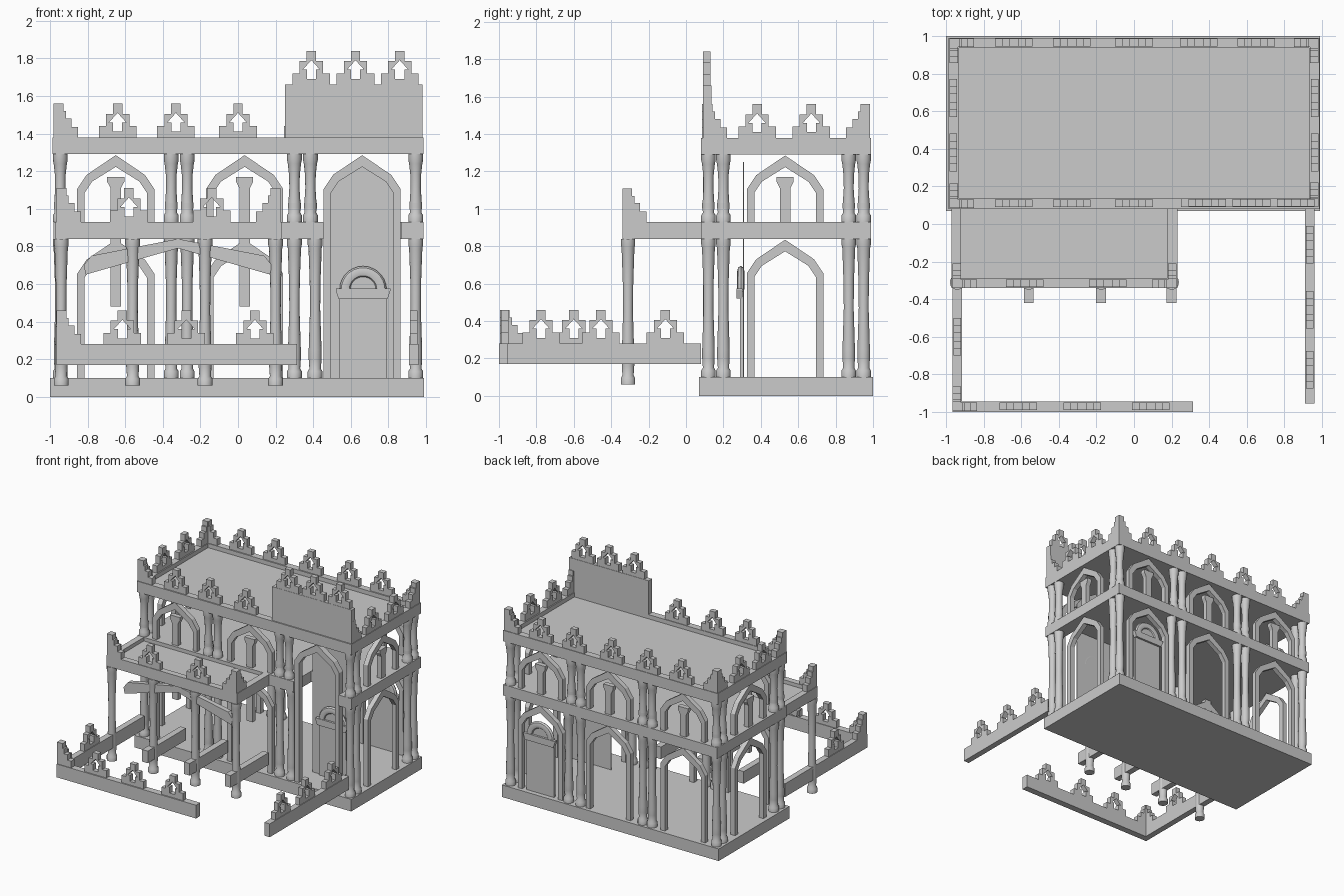
import bpy, bmesh, math

if "Cube" in bpy.data.objects:
    bpy.data.objects.remove(bpy.data.objects["Cube"])


def finish(name, bm, smooth=False):
    bmesh.ops.recalc_face_normals(bm, faces=bm.faces)
    me = bpy.data.meshes.new(name)
    bm.to_mesh(me)
    bm.free()
    ob = bpy.data.objects.new(name, me)
    bpy.context.collection.objects.link(ob)
    if smooth:
        bpy.context.view_layer.objects.active = ob
        ob.select_set(True)
        bpy.ops.object.shade_smooth_by_angle(angle=math.radians(40))
        ob.select_set(False)
    return ob


def box(name, x0, x1, y0, y1, z0, z1):
    bm = bmesh.new()
    bmesh.ops.create_cube(bm, size=1)
    for v in bm.verts:
        v.co = (x0 if v.co.x < 0 else x1, y0 if v.co.y < 0 else y1, z0 if v.co.z < 0 else z1)
    return finish(name, bm)


def prism(name, polys, axis, c, w, z, depth):
    """Extrude (u, v) outlines; u runs along axis from centre c, wall centred at w."""
    bm = bmesh.new()
    for poly in polys:
        rings = []
        for d in (-depth / 2, depth / 2):
            rings.append([bm.verts.new((c + u, w + d, z + v) if axis == 'x' else (w + d, c + u, z + v))
                          for u, v in poly])
        bm.faces.new(rings[0])
        bm.faces.new(rings[1][::-1])
        n = len(poly)
        for i in range(n):
            j = (i + 1) % n
            bm.faces.new((rings[0][i], rings[0][j], rings[1][j], rings[1][i]))
    return finish(name, bm)


def mirrored(poly):
    return [(-u, v) for u, v in poly]


# Stepped battlement with an arrow-shaped opening, made of two halves
HALF = [(0, 0), (.1, 0), (.1, .06), (.062, .06), (.062, .125), (.025, .125), (.025, .18), (0, .18),
        (0, .13), (.045, .08), (.024, .08), (.024, .03), (0, .03)]
CORNER = [(0, 0), (.13, 0), (.13, .055), (.095, .055), (.095, .1), (.065, .1), (.065, .14), (.052, .14),
          (.052, .18), (0, .18)]


def merlons(axis, centres, w, z, d=.04):
    for c in centres:
        prism('battlement', [HALF, mirrored(HALF)], axis, c, w, z, d)


def corner(x, y, z, sx, sy, t=.045):
    for axis, c, w, s in (('x', x, y + sy * t / 2, sx), ('y', y, x + sx * t / 2, sy)):
        prism('corner_battlement', [CORNER if s > 0 else mirrored(CORNER)], axis, c, w, z, t)


def column(x, y, z0, z1, r=.036):
    h = z1 - z0
    prof = [(0, 0), (1.1, 0), (1.1, .035), (.85, .05), (.95, .1), (.95, .2 * h), (.75, .5 * h),
            (.8, .7 * h), (.98, h - .05), (1.1, h - .03), (1.1, h), (0, h)]
    bm = bmesh.new()
    vs = [bm.verts.new((a * r, 0, b)) for a, b in prof]
    es = [bm.edges.new(p) for p in zip(vs, vs[1:])]
    bmesh.ops.spin(bm, geom=vs + es, cent=(0, 0, 0), axis=(0, 0, 1), angle=2 * math.pi, steps=14)
    bmesh.ops.remove_doubles(bm, verts=bm.verts, dist=.0005)
    bmesh.ops.translate(bm, vec=(x, y, z0), verts=bm.verts)
    finish('column', bm, True)


def arch(axis, c, w, z0, peak, d=.04):
    p = peak - z0
    half = [(.205, 0), (.205, p - .18), (.155, p - .105), (0, p), (0, p - .062),
            (.125, p - .14), (.165, p - .2), (.165, 0)]
    prism('arch_frame', [half, mirrored(half)], axis, c, w, z0, d)


def mullion(axis, c, w, z0=.92):
    h = 1.17 - z0
    half = [(.028, 0), (.028, h - .06), (.046, h - .025), (.046, h)]
    prism('window_post', [half + mirrored(half)[::-1]], axis, c, w, z0, .04)


def rim(name, x0, x1, y0, y1, z0, z1, t=.055):
    box(name, x0, x1, y0, y0 + t, z0, z1)
    box(name, x0, x1, y1 - t, y1, z0, z1)
    box(name, x0, x0 + t, y0 + t, y1 - t, z0, z1)
    box(name, x1 - t, x1, y0 + t, y1 - t, z0, z1)


def door(c, y, s):
    """s is the outward direction along y"""
    prism('door_leaf', [[(-.125, 0), (.125, 0), (.125, .46)] +
                        [(.11 * math.cos(a), .46 + .1 * math.sin(a))
                         for a in [math.pi * i / 10 for i in range(11)]] + [(-.125, .46)]],
          'x', c, y, .1, .02)
    prism('door_lintel', [[(-.13, .42), (.13, .42), (.145, .465), (.145, .475), (-.145, .475), (-.145, .465)]],
          'x', c, y + s * .012, .1, .03)
    bm = bmesh.new()
    vs = [bm.verts.new((.095 + .03 * math.cos(a), .02 * math.sin(a), 0))
          for a in [2 * math.pi * i / 8 for i in range(8)]]
    es = [bm.edges.new((vs[i], vs[(i + 1) % 8])) for i in range(8)]
    bmesh.ops.spin(bm, geom=vs + es, cent=(0, 0, 0), axis=(0, -1, 0), angle=math.pi, steps=14)
    bmesh.ops.translate(bm, vec=(c, y + s * .005, .57), verts=bm.verts)
    finish('door_round_arch', bm, True)


# Base, middle floor (open above the tall entrance) and roof
box('base', -1, .99, .07, 1, 0, .1)
box('middle_floor', -.98, .455, .08, .99, .84, .93)
box('middle_floor_back', .455, .985, .31, .99, .84, .93)
box('middle_floor_side', .868, .985, .08, .31, .84, .93)
rim('roof_beam', -.985, .985, .08, .99, 1.29, 1.38)
box('roof', -.94, .94, .13, .94, 1.29, 1.345)

# Roof battlements and tall entrance parapet
merlons('x', (-.64, -.33, 0), .11, 1.38)
merlons('x', (-.64, -.33, 0, .345, .65), .965, 1.38)
for x in (-.96, .96):
    merlons('y', (.38, .67), x, 1.38)
corner(-.98, .085, 1.38, 1, 1)
corner(-.98, .985, 1.38, 1, -1)
corner(.98, .985, 1.38, -1, -1)
prism('corner_battlement', [CORNER], 'y', .09, .958, 1.38, .045)
box('entrance_parapet', .25, .98, .09, .135, 1.38, 1.66)
merlons('x', (.39, .625, .86), .112, 1.66)

# Main columns, both storeys
for z0, z1 in ((.1, .84), (.93, 1.29)):
    for x in (-.945, .945):
        for y in (.12, .2, .87, .95):
            column(x, y, z0, z1)
    for y in (.12, .95):
        for x in (-.355, -.27, .3, .41 if z0 < .5 else .385):
            column(x, y, z0, z1)

# Pointed arches and window posts
for x in (-.65, .035):
    for y in (.12, .95):
        arch('x', x, y, .1, .835)
        arch('x', x, y, .93, 1.285)
    mullion('x', x, .12, .48)
    mullion('x', x, .95)
arch('x', .66, .95, .1, .835)
arch('x', .66, .95, .93, 1.285)
mullion('x', .66, .95)
arch('x', .66, .115, .1, 1.285, .05)
for x in (-.945, .945):
    arch('y', .53, x, .1, .835)
    arch('y', .53, x, .93, 1.285)
    mullion('y', .53, x)

# Entrance back panel and doors
PANEL = [(.19, 0), (.19, .99), (.14, 1.06), (0, 1.15)]
prism('entrance_panel', [PANEL + mirrored(PANEL)[:3][::-1]], 'x', .66, .308, .1, .006)
door(.665, .298, -1)
door(.665, .95, 1)

# Porch: roof, rim, battlements, columns, shallow gable brace and ground beams
box('porch_roof', -.97, .23, -.34, .08, .84, .9)
box('porch_rim_front', -.97, .23, -.34, -.29, .84, .93)
box('porch_rim_left', -.97, -.92, -.29, .08, .84, .93)
box('porch_rim_right', .175, .23, -.29, .08, .84, .93)
merlons('x', (-.58, -.14), -.315, .93)
corner(-.965, -.34, .93, 1, 1)
corner(.225, -.34, .93, -1, 1)
for x in (-.94, -.56, -.175, .2):
    column(x, -.31, .06, .84)
BRACE = [(.49, -.19), (.5, -.14), (.46, -.09), (0, 0), (0, -.05)]
prism('porch_brace', [BRACE, mirrored(BRACE)], 'x', -.32, -.31, .84, .04)
for x in (-.56, -.175, .2):
    box('porch_ground_beam', x - .026, x + .026, -.42, .08, .18, .28)

# Garden fence with battlements
box('fence_left', -.965, -.915, -.945, .08, .17, .28)
box('fence_front', -.965, .315, -1, -.945, .17, .28)
box('fence_right', .91, .96, -.955, .08, .17, .28)
merlons('x', (-.615, -.275, .09), -.97, .28)
merlons('y', (-.6,), -.94, .28)
merlons('y', (-.11, -.455, -.775), .935, .28)
corner(-.965, -.995, .28, 1, 1)
